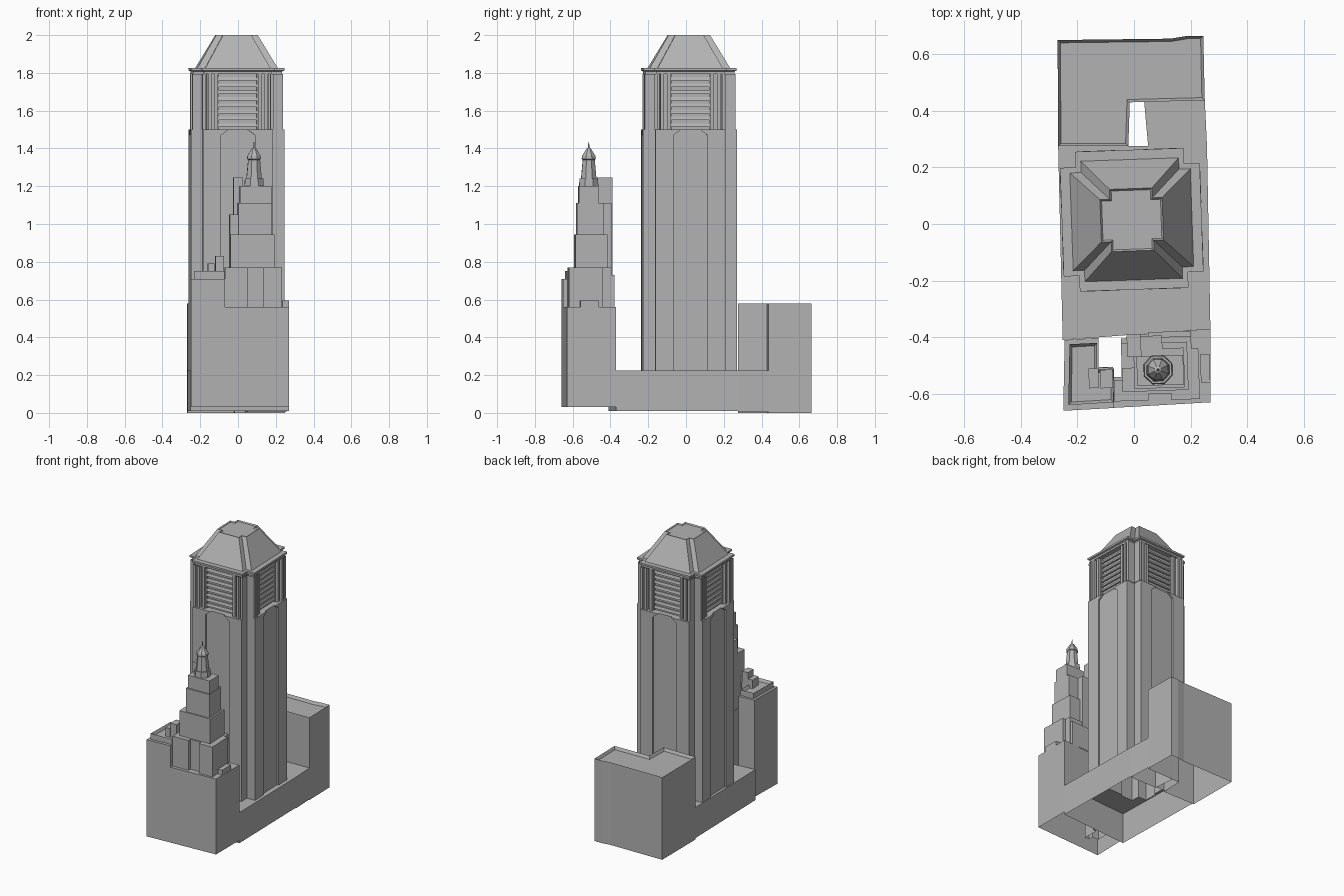
import bpy, bmesh, math
from mathutils import Matrix, Vector

if "Cube" in bpy.data.objects:
    bpy.data.objects.remove(bpy.data.objects["Cube"])

stone = bpy.data.materials.new("grey stone")
stone.diffuse_color = (0.45, 0.45, 0.45, 1)
stone.use_nodes = True
stone.node_tree.nodes["Principled BSDF"].inputs["Base Color"].default_value = stone.diffuse_color
TURN = math.radians(2)          # the whole block sits slightly skewed


def finish(name, bm):
    bmesh.ops.remove_doubles(bm, verts=bm.verts, dist=1e-4)
    me = bpy.data.meshes.new(name)
    bm.to_mesh(me)
    bm.free()
    me.materials.append(stone)
    ob = bpy.data.objects.new(name, me)
    bpy.context.collection.objects.link(ob)
    return ob


def add_loft(bm, rings, cap=True, rim=0, sink=0):
    """Skin stacked outlines; the top may get a rim round a sunken roof."""
    p = rings[0][0]
    area = sum(a[0] * b[1] - b[0] * a[1] for a, b in zip(p, p[1:] + p[:1]))
    loops = []
    for pts, z in rings:
        pts = pts if area > 0 else pts[::-1]
        loops.append([bm.verts.new((x, y, z)) for x, y in pts])
    n = len(p)
    for lo, hi in zip(loops, loops[1:]):
        for i in range(n):
            j = (i + 1) % n
            bm.faces.new((lo[i], lo[j], hi[j], hi[i]))
    if cap:
        bmesh.ops.remove_doubles(bm, verts=loops[-1], dist=1e-4)
        top = bm.faces.new([v for v in loops[-1] if v.is_valid])
        top.normal_update()
        if rim:
            bmesh.ops.inset_region(bm, faces=[top], thickness=rim, use_even_offset=True)
            bmesh.ops.translate(bm, verts=top.verts, vec=(0, 0, -sink))


def loft(name, rings, **kw):
    bm = bmesh.new()
    add_loft(bm, rings, **kw)
    return finish(name, bm)


def prism(name, pts, z0, z1, **kw):
    return loft(name, [(pts, z0), (pts, z1)], **kw)


def place(pts, c):
    r = Matrix.Rotation(TURN, 2)
    return [tuple(r @ Vector(p) + Vector(c)) for p in pts]


def rect(x0, x1, y0, y1):
    w, d = (x1 - x0) / 2, (y1 - y0) / 2
    return place([(-w, -d), (w, -d), (w, d), (-w, d)], ((x0 + x1) / 2, (y0 + y1) / 2))


def quarter_turns(pts):
    out = []
    for k in range(4):
        out += [tuple(Matrix.Rotation(k * math.pi / 2, 2) @ Vector(p)) for p in pts]
    return out


C = (-0.008, 0.015)             # tower axis


def notched(a, n, w=0.05, d=0.0):
    """Square with notched corners and a shallow bay in each side."""
    b = a - n
    return place(quarter_turns([(a, -b), (a, -w), (a - d, -w), (a - d, w),
                                (a, w), (a, b), (b, b)]), C)


# Main tower: shaft, open crown storey, cornice and hipped roof
loft("main_tower", [
    (notched(.248, .062, .09, .012), 0.225),
    (notched(.248, .062, .09, .012), 1.47),
    (notched(.248, .062, .05, .012), 1.5),
    (notched(.215, .05, .10, .015), 1.5),
    (notched(.215, .05, .10, .015), 1.795),
    (notched(.236, .055), 1.795),
    (notched(.236, .055), 1.808),
    (notched(.247, .055), 1.812),
    (notched(.247, .055), 1.825),
    (notched(.213, .04), 1.825),
    (notched(.110, .035), 2.0),
], rim=.006, sink=.008)

# Crown columns and louvre slats, repeated on all four sides
bm_col, bm_slat = bmesh.new(), bmesh.new()
for k in range(4):
    R = Matrix.Rotation(k * math.pi / 2, 2)

    def side(x0, x1, y0, y1):
        return place([tuple(R @ Vector(p)) for p in
                      ((x0, y0), (x1, y0), (x1, y1), (x0, y1))], C)

    for s in (-1, 1):
        for off, x0, x1 in ((.115, .21, .232), (.15, .21, .240), (.18, .16, .240)):
            col = side(x0, x1, s * off - .009, s * off + .009)
            add_loft(bm_col, [(col, 1.5), (col, 1.795)], cap=False)
    for i in range(8):
        z = 1.515 + i * .035
        add_loft(bm_slat, [(side(.195, .202, -.1, .1), z),
                           (side(.195, .214, -.1, .1), z),
                           (side(.195, .208, -.1, .1), z + .018)])
finish("crown_columns", bm_col)
finish("crown_louvres", bm_slat)

# Podium: outer walls and a roof left open under the tower
outer = [(-.252, -.41), (.27, -.37), (.258, .275), (-.268, .275)]
prism("podium_walls", outer, 0.01, 0.225, cap=False)
bm = bmesh.new()
for loop in (outer, notched(.248, .062, .09, .012)):
    vs = [bm.verts.new((x, y, .225)) for x, y in loop]
    for a, b in zip(vs, vs[1:] + vs[:1]):
        bm.edges.new((a, b))
bmesh.ops.triangle_fill(bm, use_beauty=True, edges=bm.edges, normal=(0, 0, 1))
for f in bm.faces:
    f.normal_update()
    if f.normal.z < 0:
        f.normal_flip()
finish("podium_roof", bm)
prism("podium_back_corner", [(.05, .275), (.258, .275), (.25, .44), (.036, .432)], 0.005, 0.225)

# Rear block, L-shaped round the light well
prism("rear_block", [(-.27, .65), (-.268, .275), (-.02, .275), (-.015, .43), (.25, .437),
                     (.245, .665), (.19, .665), (.13, .655)], 0, 0.58, rim=.01, sink=.02)

# Front block with its own light well
prism("front_block", [(-.25, -.66), (.27, -.63), (.27, -.37), (-.02, -.393), (-.02, -.43),
                      (-.045, -.43), (-.045, -.54), (-.075, -.54), (-.075, -.505),
                      (-.125, -.505), (-.125, -.402), (-.245, -.41)],
      0.03, 0.56)
prism("front_left_wing", [(-.25, -.66), (-.07, -.65), (-.07, -.51), (-.125, -.505),
                          (-.125, -.402), (-.245, -.41)], 0.56, 0.71)
prism("front_left_attic", [(-.232, -.64), (-.072, -.63), (-.072, -.515), (-.13, -.515),
                           (-.13, -.42), (-.228, -.425)], 0.71, 0.75, rim=.01, sink=.02)

# Setback tower: each tier is x0, x1, y0, y1, z0, z1
for name, x0, x1, y0, y1, z0, z1 in (
    ("attic_hut_low", -.16, -.125, -.58, -.51, .73, .79),
    ("attic_hut_high", -.12, -.075, -.58, -.515, .73, .83),
    ("roof_hut_right", .235, .268, -.56, -.46, .56, .595),
    ("tier_base", -.043, .205, -.60, -.40, .56, .77),
    ("tier_base_left", -.07, .05, -.625, -.55, .56, .77),
    ("tier_base_right", .13, .23, -.62, -.44, .56, .77),
    ("tier_base_back", .05, .2, -.43, -.38, .56, .73),
    ("tier_second", -.043, .19, -.59, -.42, .77, .945),
    ("tier_third", 0, .178, -.58, -.44, .945, 1.11),
    ("tier_third_core", .01, .175, -.57, -.465, 1.11, 1.2),
    ("side_shaft", -.045, .01, -.51, -.42, .77, 1.05),
    ("lift_shaft", -.025, .025, -.47, -.39, .56, 1.245),
    ("back_shaft", .025, .10, -.465, -.395, .56, 1.11),
):
    prism(name, rect(x0, x1, y0, y1), z0, z1)


# Tapering lantern and needle on the setback tower
def octagon(r):
    return place([(r * math.cos(math.radians(22.5 + 45 * i)),
                   r * math.sin(math.radians(22.5 + 45 * i))) for i in range(8)], (.085, -.515))


loft("spire", [(octagon(r), z) for r, z in (
    (.055, 1.2), (.052, 1.24), (.044, 1.24), (.034, 1.34), (.04, 1.345), (.038, 1.36),
    (.012, 1.40), (.004, 1.405), (.002, 1.435))])
